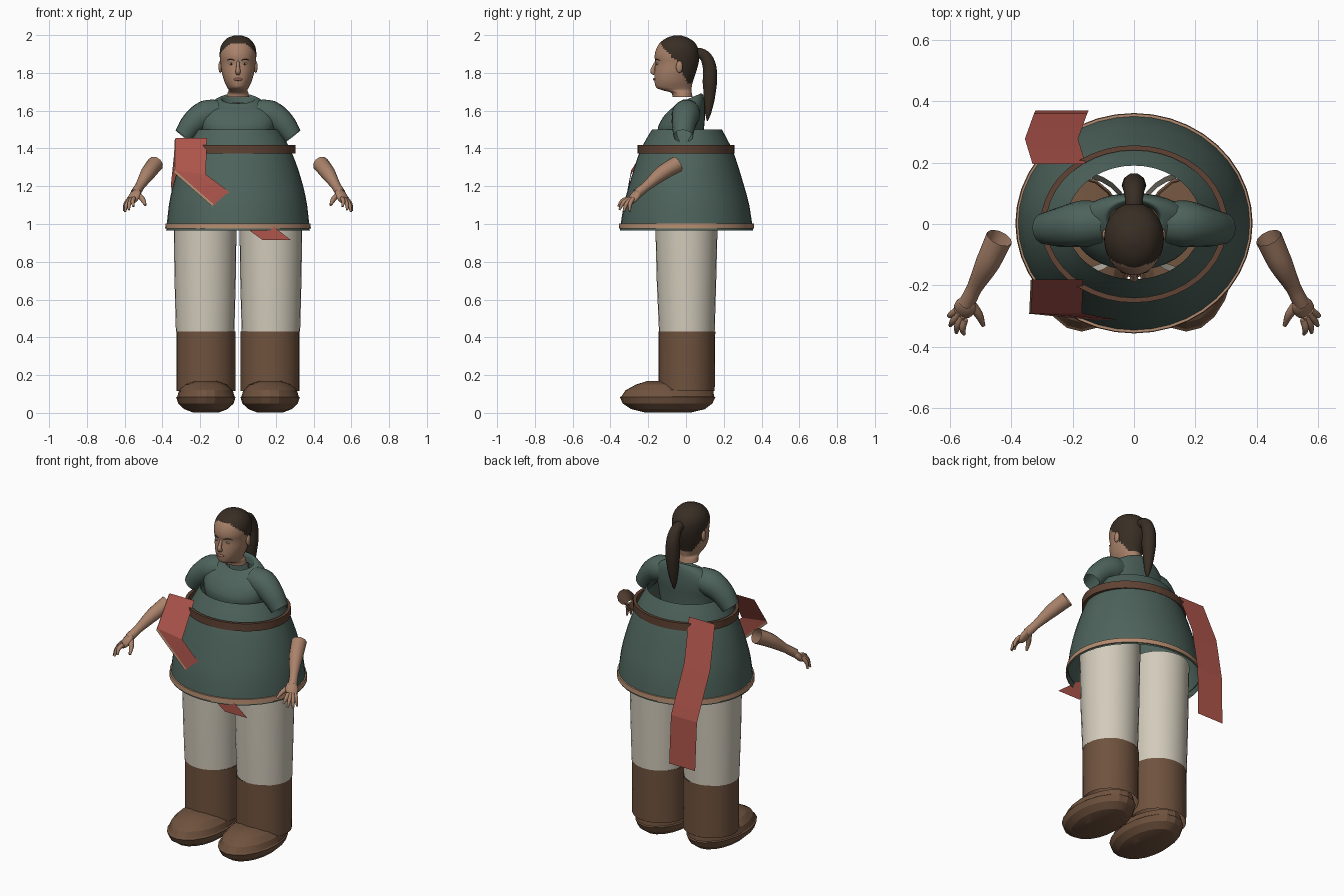
import bpy, bmesh, math
from mathutils import Matrix, Vector

if "Cube" in bpy.data.objects:
    bpy.data.objects.remove(bpy.data.objects["Cube"])


def material(name, *rgb):
    m = bpy.data.materials.new(name)
    m.use_nodes = True
    m.diffuse_color = (*rgb, 1)
    m.node_tree.nodes["Principled BSDF"].inputs["Base Color"].default_value = (*rgb, 1)
    return m


GREEN = material("green cloth", .075, .125, .105)
CREAM = material("cream cloth", .65, .60, .50)
LEATHER = material("boot leather", .16, .085, .048)
BELT = material("belt leather", .115, .055, .033)
SKIN = material("skin", .40, .225, .145)
HAIR = material("dark hair", .04, .027, .018)
RED = material("red cloth", .42, .09, .07)
TRIM = material("tan trim", .45, .26, .16)
EYE = material("eye white", .55, .50, .45)
LIP = material("lips", .30, .13, .10)


def smooth(ob, angle=40):
    bpy.ops.object.select_all(action='DESELECT')
    ob.select_set(True)
    bpy.context.view_layer.objects.active = ob
    bpy.ops.object.shade_smooth_by_angle(angle=math.radians(angle))


def finish(name, bm, *mats, angle=40):
    bmesh.ops.recalc_face_normals(bm, faces=bm.faces)
    me = bpy.data.meshes.new(name)
    bm.to_mesh(me)
    bm.free()
    ob = bpy.data.objects.new(name, me)
    bpy.context.collection.objects.link(ob)
    for m in mats:
        me.materials.append(m)
    smooth(ob, angle)
    return ob


def refine(rings, sub):
    """Catmull-Rom interpolation between rings."""
    if sub == 1:
        return rings
    out, last = [], len(rings) - 1
    for i in range(last):
        a, b, c, d = (rings[max(0, min(last, i + k))] for k in (-1, 0, 1, 2))
        for s in range(sub):
            t = s / sub
            out.append([q + .5 * t * (r - p + t * (2 * p - 5 * q + 4 * r - w + t * (3 * (q - r) + w - p)))
                        for p, q, r, w in zip(a, b, c, d)])
    return out + [rings[-1]]


def loft(name, rings, *mats, x=0, n=32, sub=1, cap=False, rule=None, angle=40):
    """Stack of ellipses: height, front y, back y, half width, tilt."""
    bm, rows = bmesh.new(), []
    for z, yf, yb, rx, *tilt in refine(rings, sub):
        row = []
        for k in range(n):
            a = math.tau * k / n
            dy = math.sin(a) * (yb - yf) / 2
            lift = dy * tilt[0] if tilt else 0
            row.append(bm.verts.new((x + rx * math.cos(a), (yf + yb) / 2 + dy, z + lift)))
        rows.append(row)
    for p, q in zip(rows, rows[1:]):
        for k in range(n):
            j = (k + 1) % n
            bm.faces.new((p[k], p[j], q[j], q[k]))
    if cap:
        bm.faces.new(rows[0])
        bm.faces.new(rows[-1])
    if rule:
        for f in bm.faces:
            f.material_index = rule(f.calc_center_median())
    return finish(name, bm, *mats, angle=angle)


def tube(name, pts, mat, cap=True, res=3):
    """Round tube along x, y, z, radius points."""
    cu = bpy.data.curves.new(name, 'CURVE')
    cu.dimensions = '3D'
    cu.bevel_depth, cu.bevel_resolution, cu.resolution_u = 1, res, 4
    cu.use_fill_caps = cap
    sp = cu.splines.new('BEZIER')
    sp.bezier_points.add(len(pts) - 1)
    for bp, (x, y, z, r) in zip(sp.bezier_points, pts):
        bp.co, bp.radius = (x, y, z), r
        bp.handle_left_type = bp.handle_right_type = 'AUTO'
    ob = bpy.data.objects.new(name, cu)
    bpy.context.collection.objects.link(ob)
    cu.materials.append(mat)
    bpy.ops.object.select_all(action='DESELECT')
    ob.select_set(True)
    bpy.context.view_layer.objects.active = ob
    bpy.ops.object.convert(target='MESH')
    smooth(bpy.context.object, 50)


def ball(name, loc, size, mat, aim=None):
    bm = bmesh.new()
    rot = Vector(aim).to_track_quat('Z', 'Y').to_matrix().to_4x4() if aim else Matrix()
    mx = Matrix.Translation(loc) @ rot @ Matrix.Diagonal((*size, 1))
    bmesh.ops.create_uvsphere(bm, u_segments=14, v_segments=8, radius=1, matrix=mx)
    finish(name, bm, mat, angle=80)


def ribbon(name, rows, mat):
    bm = bmesh.new()
    vs = [[bm.verts.new(p) for p in row] for row in rows]
    for (a, b), (c, d) in zip(vs, vs[1:]):
        bm.faces.new((a, b, d, c))
    finish(name, bm, mat, angle=10)


# Tunic skirt, hem and belt
loft("tunic_skirt", [(.966, -.35, .355, .380), (1.1, -.33, .335, .366), (1.2, -.303, .308, .345),
                     (1.3, -.273, .278, .315), (1.4, -.238, .243, .275), (1.5, -.18, .19, .22)],
     GREEN, n=40, sub=2)
loft("hem_trim", [(.975, -.349, .354, .379), (.975, -.356, .361, .386), (1.003, -.354, .359, .383),
                  (1.003, -.343, .348, .373)], TRIM, n=40)
loft("belt", [(1.372, -.24, .24, .285), (1.372, -.256, .256, .304), (1.417, -.256, .256, .304),
              (1.417, -.24, .24, .285), (1.372, -.24, .24, .285)], BELT, n=40)

# Shirt with rolled-in neckline
loft("shirt_body", [(1.42, -.13, .09, .17), (1.5, -.15, .095, .19), (1.56, -.125, .1, .2),
                    (1.61, -.09, .1, .185, .1), (1.645, -.065, .095, .14, .3),
                    (1.664, -.05, .082, .098, .42), (1.655, -.04, .07, .085, .42),
                    (1.62, -.04, .065, .08, .4)] and
     [(1.42, -.13, .09, .17, 0), (1.5, -.15, .095, .19, 0), (1.56, -.125, .1, .2, 0),
      (1.61, -.09, .1, .185, .1), (1.645, -.065, .095, .14, .3), (1.664, -.05, .082, .098, .42),
      (1.655, -.04, .07, .085, .42), (1.62, -.04, .065, .08, .4)], GREEN, sub=3, angle=60)

for s, side in ((1, "left"), (-1, "right")):
    # Sleeves
    tube(side + "_sleeve", [(s * .10, .005, 1.59, .07), (s * .17, 0, 1.58, .076),
                            (s * .235, -.01, 1.535, .066), (s * .29, -.015, 1.465, .052)],
         GREEN, cap=False, res=5)

    # Trousers, boots and shoes
    loft(side + "_trouser_leg", [(.43, -.143, .152, .155), (.7, -.155, .16, .162), (1.1, -.165, .17, .168)],
         CREAM, x=s * .174, n=28)
    loft(side + "_boot_shaft", [(.115, -.146, .152, .156), (.432, -.146, .155, .156)], LEATHER, x=s * .17, n=28)
    loft(side + "_shoe", [(.003, -.22, .03, .07), (.02, -.29, .1, .115), (.05, -.335, .14, .147),
                          (.083, -.35, .155, .157), (.088, -.342, .148, .151), (.12, -.32, .145, .142),
                          (.15, -.265, .02, .11), (.17, -.2, -.09, .05)],
         LEATHER, x=s * .17, n=20, cap=True, angle=20)

    # Forearms and hands
    tube(side + "_forearm", [(s * .438, -.045, 1.318, .044), (s * .475, -.125, 1.27, .04),
                             (s * .52, -.21, 1.2, .025), (s * .545, -.26, 1.16, .026)], SKIN, cap=False)
    ball(side + "_palm", (s * .55, -.272, 1.145), (.036, .02, .05), SKIN, aim=(s * .4, -.5, -.75))
    tips = [(.603, -.298, 1.068), (.598, -.33, 1.065), (.578, -.353, 1.075), (.553, -.358, 1.092)]
    for i, (x, y, z) in enumerate(tips):
        base = Vector((.575 - i * .008, -.28 - i * .01, 1.135))
        mid = (base + Vector((x, y, z))) / 2 + Vector((.006, -.006, .006))
        tube(f"{side}_finger_{i + 1}", [(s * base.x, base.y, base.z, .012), (s * mid.x, mid.y, mid.z, .011),
                                        (s * x, y, z, .006)], SKIN, res=2)
    tube(side + "_thumb", [(s * .535, -.255, 1.16, .017), (s * .505, -.295, 1.13, .014),
                           (s * .49, -.33, 1.1, .007)], SKIN, res=2)

    # Ears, eyes and brows
    ball(side + "_ear", (s * .094, -.035, 1.832), (.01, .018, .032), SKIN)
    ball(side + "_eye", (s * .036, -.152, 1.848), (.014, .006, .006), EYE)
    ball(side + "_pupil", (s * .036, -.157, 1.848), (.004, .003, .005), HAIR)
    tube(side + "_brow", [(s * .018, -.162, 1.866, .002), (s * .038, -.155, 1.872, .003),
                          (s * .058, -.138, 1.866, .002)], HAIR, res=1)


# Head: hair behind a sloping hairline
def hairline(p):
    if p.z > 1.86:
        return int(p.y > -.05 - .9 * (p.z - 1.86))
    return int(p.z > 1.745 and p.y > -.05 + .5 * (1.86 - p.z))


loft("head", [(1.672, -.07, .035, .06), (1.695, -.08, .03, .055), (1.708, -.125, .028, .05),
              (1.722, -.157, .03, .056), (1.75, -.166, .035, .07), (1.78, -.168, .045, .08),
              (1.81, -.166, .055, .087), (1.85, -.162, .066, .092), (1.89, -.166, .07, .097),
              (1.93, -.156, .064, .094), (1.962, -.135, .045, .079), (1.985, -.102, .012, .055),
              (1.998, -.065, -.025, .02)], SKIN, HAIR, n=48, sub=4, cap=True, rule=hairline, angle=60)
tube("nose", [(0, -.157, 1.862, .007), (0, -.172, 1.828, .01), (0, -.176, 1.808, .014),
              (0, -.164, 1.797, .012)], SKIN)
ball("mouth", (0, -.166, 1.766), (.024, .008, .008), LIP)
tube("ponytail", [(0, .04, 1.9, .03), (0, .085, 1.9, .03), (0, .12, 1.85, .037), (0, .126, 1.75, .04),
                  (0, .123, 1.66, .03), (0, .117, 1.59, .018), (0, .113, 1.545, .003)], HAIR)

# Sash: a front fold crossing into the skirt, and a long tail behind
front = [((-.33, -.18, 1.455), (-.165, -.18, 1.455)), ((-.335, -.29, 1.285), (-.17, -.29, 1.262)),
         ((-.13, -.31, 1.105), (-.06, -.31, 1.18)), ((.13, -.31, .915), (.28, -.31, .915))]
ribbon("front_sash", front, RED)
ribbon("front_sash_trim", [(a, (a[0] - .006, a[1] - .002, a[2] - .012)) for a, b in front[:3]], TRIM)
tail = [(-.33, .195, 1.45), (-.355, .277, 1.21), (-.325, .36, .92), (-.32, .37, .63)]
ribbon("back_sash", [((x, y, z), (x + .173, y, z)) for x, y, z in tail], RED)
